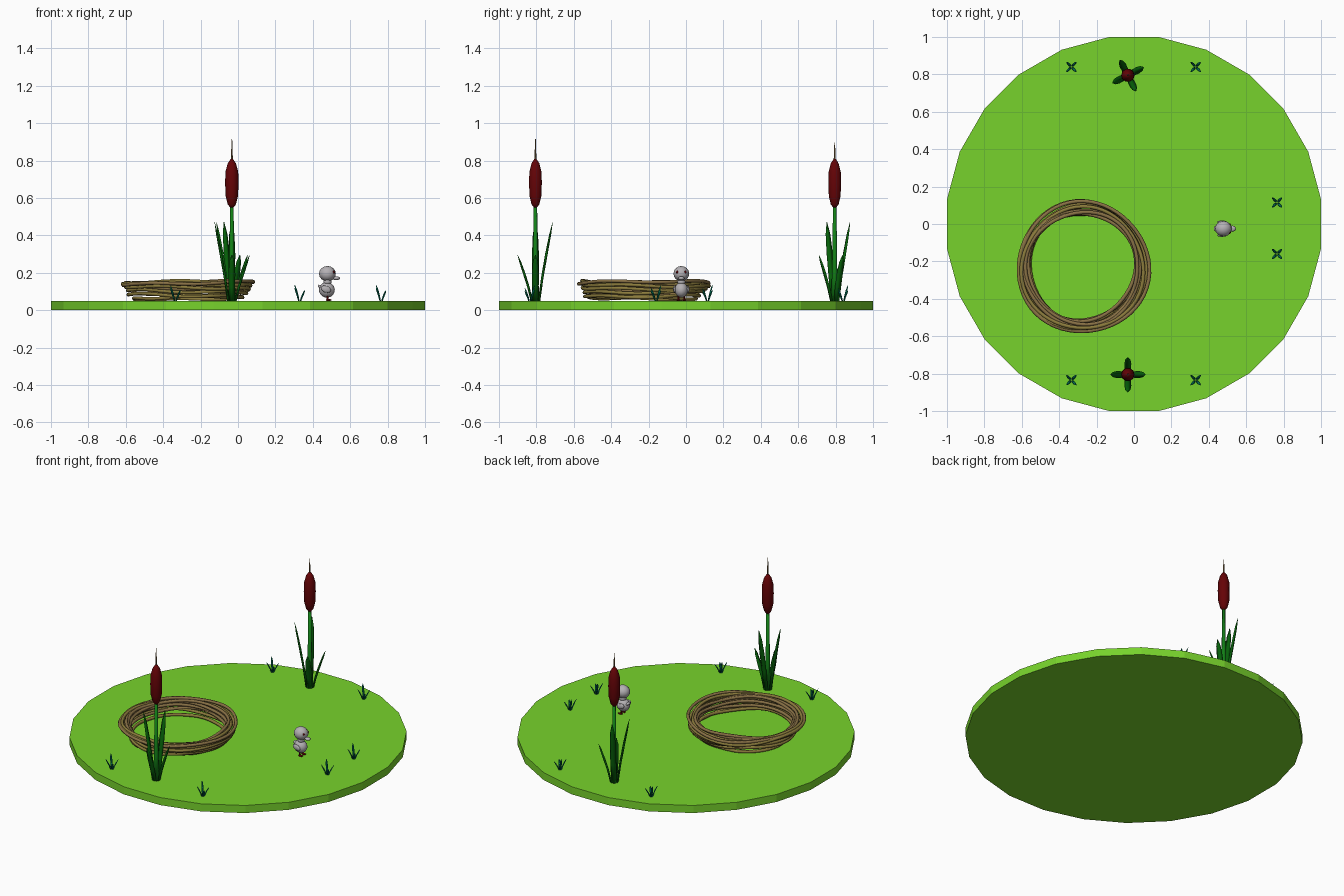
import bpy, bmesh, math, random
from mathutils import Vector, Matrix

if "Cube" in bpy.data.objects:
    bpy.data.objects.remove(bpy.data.objects["Cube"])

random.seed(4)
GROUND = 0.05


def material(name, r, g, b):
    m = bpy.data.materials.new(name)
    m.diffuse_color = (r, g, b, 1)
    m.use_nodes = True
    m.node_tree.nodes["Principled BSDF"].inputs["Base Color"].default_value = m.diffuse_color
    return m


GRASS = material("grass green", 0.185, 0.65, 0.025)
TWIG = material("twig brown", 0.25, 0.165, 0.06)
STRAW = material("straw olive", 0.26, 0.2, 0.045)
STEM = material("stem green", 0.006, 0.21, 0.008)
LEAF = material("leaf green", 0.002, 0.125, 0.003)
RED = material("dark red", 0.13, 0.001, 0.002)
TIP = material("tip brown", 0.27, 0.17, 0.07)
TEAL = material("tuft teal", 0.0, 0.18, 0.10)
GREY = material("down grey", 0.46, 0.44, 0.46)


def finish(name, bm, mat, smooth=False):
    bmesh.ops.recalc_face_normals(bm, faces=bm.faces)
    me = bpy.data.meshes.new(name)
    bm.to_mesh(me)
    bm.free()
    me.materials.append(mat)
    for p in me.polygons:
        p.use_smooth = smooth
    ob = bpy.data.objects.new(name, me)
    bpy.context.collection.objects.link(ob)
    return ob


def skin(bm, rings, closed=False):
    """Join rings of points with quads; cap the ends unless closed."""
    vs = [[bm.verts.new(p) for p in ring] for ring in rings]
    n = len(vs[0])
    for i in range(len(vs) if closed else len(vs) - 1):
        a, b = vs[i], vs[(i + 1) % len(vs)]
        for j in range(n):
            k = (j + 1) % n
            bm.faces.new((a[j], a[k], b[k], b[j]))
    if not closed:
        bm.faces.new(vs[0])
        bm.faces.new(vs[-1])


def lathe(name, profile, at, sides, mat, smooth=False, phase=0.0):
    """Turn (radius, z) pairs around a vertical axis."""
    bm = bmesh.new()
    turn = [phase + math.tau * j / sides for j in range(sides)]
    skin(bm, [[(at[0] + r * math.cos(t), at[1] + r * math.sin(t), z) for t in turn]
              for r, z in profile])
    return finish(name, bm, mat, smooth)


def blade(bm, at, angle, reach, height, width, thick, start):
    """Pointed leaf leaning outwards from the foot of a plant."""
    out = Vector((math.cos(angle), math.sin(angle), 0))
    side = Vector((-out.y, out.x, 0))
    rings = []
    for t, w in ((0, 0.85), (0.3, 0.95), (0.6, 1), (0.85, 0.75), (1, 0.1)):
        c = Vector((at[0], at[1], GROUND + height * t)) + out * (start + (reach - start) * t ** 1.2)
        rings.append([c + side * width / 2 * w, c + out * thick / 2 * w,
                      c - side * width / 2 * w, c - out * thick / 2 * w])
    skin(bm, rings)


def ellipsoid(name, at, size, mat, tilt=0.0, smooth=True, seg=12):
    bm = bmesh.new()
    m = (Matrix.Translation(at) @ Matrix.Rotation(tilt, 4, 'Y')
         @ Matrix.Diagonal((*size, 1)))
    bmesh.ops.create_uvsphere(bm, u_segments=seg, v_segments=max(6, seg * 2 // 3), radius=1, matrix=m)
    return finish(name, bm, mat, smooth)


# round grass island
R = 1 / math.cos(math.radians(7.5))
lathe("island", [(R, 0), (R, GROUND)], (0, 0), 24, GRASS, phase=math.radians(7.5))


# nest of loosely wound twigs, wider at the rim
def twig(name, radius, z, mat, thick=0.010):
    bm = bmesh.new()
    p = [random.uniform(0, math.tau) for _ in range(4)]
    shift = random.uniform(0.005, 0.013)
    steps, rings = 56, []
    for i in range(steps):
        a = math.tau * i / steps
        r = radius + shift * math.cos(a + p[0]) + 0.007 * math.sin(3 * a + p[1])
        zz = max(z + 0.008 * math.sin(a + p[2]) + 0.005 * math.sin(4 * a + p[3]), GROUND + 0.008)
        rings.append([(-0.272 + (r + thick * math.cos(t)) * math.cos(a),
                       -0.225 + (r + thick * math.cos(t)) * math.sin(a),
                       zz + thick * math.sin(t))
                      for t in (math.tau * j / 6 for j in range(6))])
    skin(bm, rings, closed=True)
    finish(name, bm, mat, True)


for i, (r, z) in enumerate(((0.290, 0.064), (0.306, 0.080), (0.292, 0.096), (0.318, 0.102),
                            (0.302, 0.116), (0.330, 0.118), (0.288, 0.130), (0.313, 0.136),
                            (0.342, 0.134), (0.300, 0.144), (0.325, 0.145), (0.348, 0.146))):
    twig("nest_twig_%d" % i, r, z, STRAW if i in (0, 1, 3, 5, 8, 10) else TWIG)


# bulrushes: stem, seed head, spike and four leaves
def bulrush(name, x, y, turn, top):
    at = (x, y)
    lathe(name + "_stem", [(0.022, GROUND), (0.014, 0.2), (0.009, 0.57)], at, 8, STEM, True)
    lathe(name + "_head", [(0.008, 0.548), (0.022, 0.565), (0.033, 0.61), (0.036, 0.68),
                           (0.034, 0.74), (0.022, 0.785), (0.007, 0.807)], at, 10, RED, True)
    lathe(name + "_spike", [(0.006, 0.795), (0.002, top)], at, 5, TIP, True)
    bm = bmesh.new()
    for k, (reach, h) in enumerate(((0.095, 0.245), (0.092, 0.42), (0.092, 0.42), (0.095, 0.245))):
        blade(bm, at, turn + k * math.pi / 2, reach, h, 0.037, 0.014, 0.02)
    finish(name + "_leaves", bm, LEAF, True)


bulrush("front_bulrush", -0.033, -0.805, 0, 0.916)
bulrush("back_bulrush", -0.033, 0.795, math.radians(27), 0.896)

# small grass tufts
for i, at in enumerate(((-0.335, 0.84), (0.33, 0.84), (-0.335, -0.835),
                        (0.33, -0.835), (0.765, 0.115), (0.765, -0.16))):
    bm = bmesh.new()
    for k, h in enumerate((0.058, 0.085, 0.068, 0.052)):
        blade(bm, at, math.pi / 4 + k * math.pi / 2, 0.038, h, 0.013, 0.008, 0.007)
    finish("grass_tuft_%d" % i, bm, TEAL, True)

# chick looking towards +x
CX, CY = 0.478, -0.025
ellipsoid("chick_body", (CX - 0.003, CY, 0.108), (0.043, 0.036, 0.041), GREY, 0.25)
ellipsoid("chick_head", (CX, CY, 0.195), (0.045, 0.042, 0.041), GREY)
ellipsoid("chick_neck", (CX, CY, 0.152), (0.022, 0.022, 0.02), GREY)
ellipsoid("chick_tail", (CX - 0.037, CY, 0.124), (0.017, 0.018, 0.009), GREY, 0.6, seg=8)
ellipsoid("chick_beak", (CX + 0.048, CY, 0.170), (0.020, 0.017, 0.010), GREY, seg=8)
for s, side in ((-1, "right"), (1, "left")):
    ellipsoid("chick_%s_wing" % side, (CX - 0.008, CY + s * 0.036, 0.112),
              (0.029, 0.008, 0.018), GREY, 0.35, seg=8)
    ellipsoid("chick_%s_eye" % side, (CX + 0.034, CY + s * 0.021, 0.203),
              (0.006, 0.007, 0.008), RED, seg=8)
    lathe("chick_%s_leg" % side, [(0.005, GROUND), (0.005, 0.078)], (CX, CY + s * 0.015), 6, RED)
    ellipsoid("chick_%s_foot" % side, (CX + 0.008, CY + s * 0.016, 0.054),
              (0.016, 0.010, 0.005), RED, seg=8)
